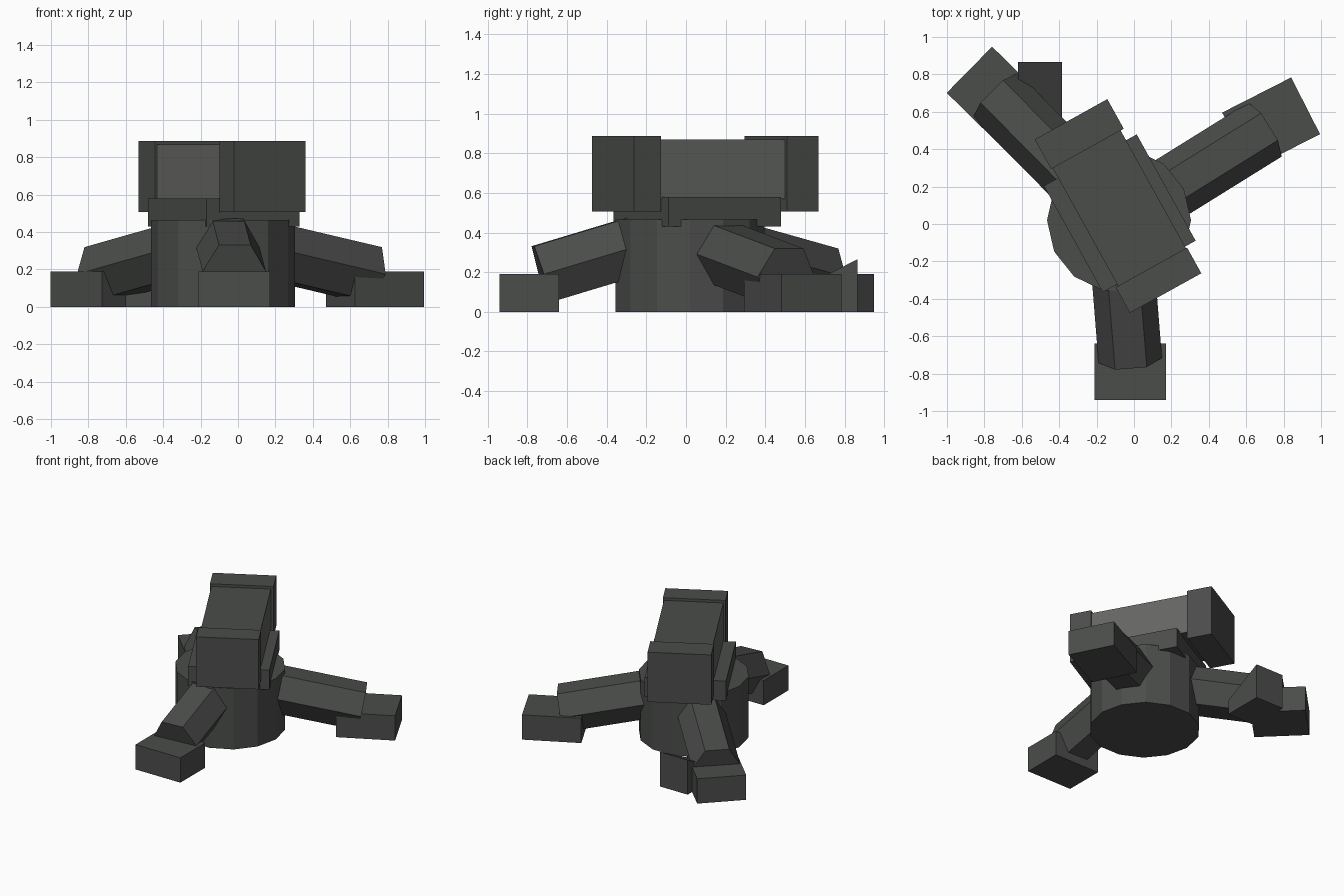
import bpy, bmesh, math
from mathutils import Matrix, Vector

if "Cube" in bpy.data.objects:
    bpy.data.objects.remove(bpy.data.objects["Cube"])


def material(name, rgb):
    m = bpy.data.materials.new(name)
    m.diffuse_color = (*rgb, 1)
    m.use_nodes = True
    m.node_tree.nodes["Principled BSDF"].inputs["Base Color"].default_value = m.diffuse_color
    return m


DARK = material("dark grey", (0.07, 0.074, 0.07))
LIGHT = material("mid grey", (0.13, 0.135, 0.125))


def finish(name, bm):
    bmesh.ops.recalc_face_normals(bm, faces=bm.faces)
    me = bpy.data.meshes.new(name)
    bm.to_mesh(me)
    bm.free()
    ob = bpy.data.objects.new(name, me)
    bpy.context.collection.objects.link(ob)
    me.materials.append(DARK)
    return ob


def box(name, a, b, angle=0.0, centre=(0, 0)):
    """Box between local corners a and b, turned about z, then moved to centre."""
    bm = bmesh.new()
    size = [b[i] - a[i] for i in range(3)]
    mid = [(b[i] + a[i]) / 2 for i in range(3)]
    m = (Matrix.Translation((*centre, 0)) @ Matrix.Rotation(math.radians(angle), 4, 'Z')
         @ Matrix.Translation(mid) @ Matrix.Diagonal((*size, 1)))
    bmesh.ops.create_cube(bm, size=1, matrix=m)
    return finish(name, bm)


# Central drum
HUB = Vector((-0.08, 0.02, 0))
bm = bmesh.new()
bmesh.ops.create_cone(bm, cap_ends=True, segments=14, radius1=0.385, radius2=0.385, depth=0.465,
                      matrix=Matrix.Translation(HUB + Vector((0, 0, 0.2325)))
                      @ Matrix.Rotation(math.pi / 14, 4, 'Z'))
# keep a vertex pair astride the x axis and a vertex on the y axis
finish("drum", bm)


# Hexagonal legs sloping outward from the drum
def leg(name, end, slope):
    end = Vector(end)
    out = Vector((end.x - HUB.x, end.y - HUB.y, 0))
    out.normalize()
    reach = (end.xy - HUB.xy).length - 0.28
    start = end - out * reach + Vector((0, 0, slope * reach))
    axis = (end - start).normalized()
    side = Vector((-out.y, out.x, 0))
    up = axis.cross(side)
    bm = bmesh.new()
    rings = []
    for p in (start, end):
        rings.append([bm.verts.new(p + 0.17 * (math.cos(k * math.pi / 3) * side
                                               + math.sin(k * math.pi / 3) * up)) for k in range(6)])
    for k in range(6):
        j = (k + 1) % 6
        bm.faces.new((rings[0][k], rings[0][j], rings[1][j], rings[1][k]))
    bm.faces.new(rings[0])
    bm.faces.new(rings[1])
    finish(name, bm)


leg("front_leg", (-0.02, -0.73, 0.19), 0.3)
leg("right_leg", (0.70, 0.505, 0.175), 0.2)
leg("left_leg", (-0.74, 0.688, 0.175), 0.2)

# Foot blocks: name, centre, half sizes, angle
for name, c, hx, hy, ang in (("front_foot", (-0.02, -0.79), 0.19, 0.15, 0),
                             ("right_foot", (0.733, 0.538), 0.207, 0.17, 27),
                             ("left_foot", (-0.743, 0.69), 0.173, 0.192, 45.5)):
    box(name, (-hx, -hy, 0), (hx, hy, 0.19), ang, c)

# Sloped wedge beside the left foot
wedge = box("wedge", (-0.62, 0.56, 0), (-0.385, 0.865, 0.265))
for v in wedge.data.vertices:
    if v.co.z > 0.2 and v.co.y < 0.7:
        v.co.z = 0.11

# Swivel plate and head, turned together
TURN = 29
box("swivel_plate", (-0.323, -0.238, 0.43), (0.245, 0.412, 0.58), TURN)
box("head_back", (-0.245, 0.472, 0.507), (0.199, 0.653, 0.888), TURN)
box("head_front", (-0.25, -0.405, 0.507), (0.187, -0.248, 0.888), TURN)
body = box("head_middle", (-0.235, -0.25, 0.57), (0.18, 0.475, 0.868), TURN)
body.data.materials.append(LIGHT)
for p in body.data.polygons:
    if abs(p.normal.z) < 0.5:
        p.material_index = 1
